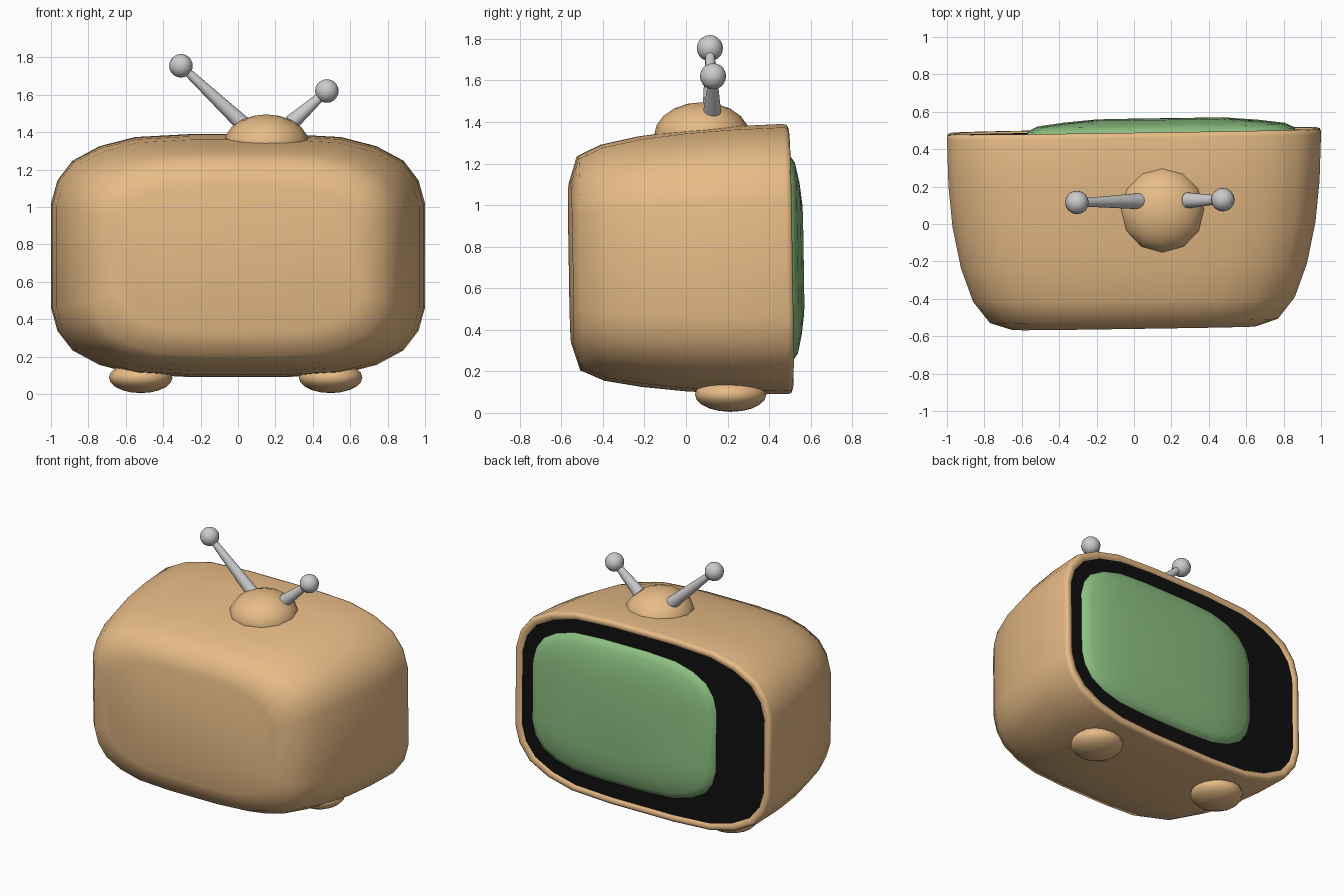
import bpy, bmesh, math
from mathutils import Vector

if "Cube" in bpy.data.objects:
    bpy.data.objects.remove(bpy.data.objects["Cube"])


def material(name, color):
    m = bpy.data.materials.new(name)
    m.diffuse_color = (*color, 1)
    m.use_nodes = True
    m.node_tree.nodes["Principled BSDF"].inputs["Base Color"].default_value = m.diffuse_color
    return m


WOOD = material("wood", (0.80, 0.50, 0.24))
BLACK = material("black", (0.005, 0.005, 0.005))
GREEN = material("green", (0.26, 0.52, 0.22))

# One quadrant of the rounded outline shared by cabinet, panel and screen
QUAD = [(1, .43), (.965, .62), (.885, .78), (.74, .90), (.55, .975), (.25, 1)]
OUTLINE = (QUAD + [(-x, z) for x, z in reversed(QUAD)]
           + [(-x, -z) for x, z in QUAD] + [(x, -z) for x, z in reversed(QUAD)])


def finish(obj, mat, angle=40):
    if mat:
        obj.data.materials.append(mat)
    bpy.ops.object.select_all(action='DESELECT')
    obj.select_set(True)
    bpy.context.view_layer.objects.active = obj
    bpy.ops.object.shade_smooth_by_angle(angle=math.radians(angle))
    return obj


def loft(name, rings, mat, cx=0, cap_start=True, angle=40):
    """Skin outline rings given as (y, half width, bottom z, top z)."""
    bm = bmesh.new()
    loops = []
    for y, hx, z0, z1 in rings:
        loop = []
        for u, v in OUTLINE:
            x, z = cx + u * hx, (z0 + z1) / 2 + v * (z1 - z0) / 2
            # The whole cabinet leans very slightly
            loop.append(bm.verts.new((x, y + .015 * x - .016 * (z - .74), z)))
        loops.append(loop)
    n = len(OUTLINE)
    for a, b in zip(loops, loops[1:]):
        for i in range(n):
            bm.faces.new((a[i], a[(i + 1) % n], b[(i + 1) % n], b[i]))
    if cap_start:
        bm.faces.new(loops[0])
    bm.faces.new(loops[-1])
    bmesh.ops.recalc_face_normals(bm, faces=bm.faces)
    me = bpy.data.meshes.new(name)
    bm.to_mesh(me)
    bm.free()
    obj = bpy.data.objects.new(name, me)
    bpy.context.collection.objects.link(obj)
    return finish(obj, mat, angle)


def ball(name, loc, scale, mat=None, seg=16, rings=10):
    bpy.ops.mesh.primitive_uv_sphere_add(segments=seg, ring_count=rings, radius=1, location=loc)
    obj = bpy.context.object
    obj.name = name
    obj.scale = scale
    return finish(obj, mat, 60)


# Cabinet: tapered shell with a rolled rim and shallow recess
loft("cabinet", [
    (-.555, .65, .33, 1.11), (-.515, .77, .205, 1.235), (-.40, .86, .155, 1.29),
    (-.22, .925, .125, 1.33), (0, .97, .103, 1.36), (.22, .992, .094, 1.378),
    (.47, 1, .09, 1.39), (.492, .995, .094, 1.386), (.498, .98, .108, 1.372),
    (.496, .955, .13, 1.35), (.47, .94, .145, 1.335)], WOOD, angle=60)

# Black front panel set inside the rim
loft("screen_surround", [(.46, .95, .135, 1.345), (.486, .95, .135, 1.345)], BLACK)

# Bulging screen, offset to one side
loft("screen", [(.47, .725, .24, 1.25), (.502, .712, .25, 1.24),
                (.526, .66, .285, 1.205), (.545, .52, .37, 1.12),
                (.559, .36, .47, 1.01)], GREEN, cx=.145, angle=60)

# Feet
for side, x in (("left", -.52), ("right", .495)):
    ball(side + "_foot", (x, .215, .088), (.17, .172, .083), WOOD)

# Antenna base dome
ball("antenna_base", (.152, .077, 1.335), (.228, .23, .16), WOOD, 12, 10)

# Antennas with ball tips
for side, base, tip in (("left", (.03, .122, 1.44), (-.305, .115, 1.755)),
                        ("right", (.285, .126, 1.45), (.475, .13, 1.62))):
    a, b = Vector(base), Vector(tip)
    d = b - a
    bpy.ops.mesh.primitive_cone_add(vertices=12, radius1=.043, radius2=.02,
                                    depth=d.length, location=(a + b) / 2,
                                    rotation=d.to_track_quat('Z', 'Y').to_euler())
    rod = bpy.context.object
    rod.name = side + "_antenna"
    finish(rod, None)
    ball(side + "_antenna_tip", tip, (.063,) * 3)
